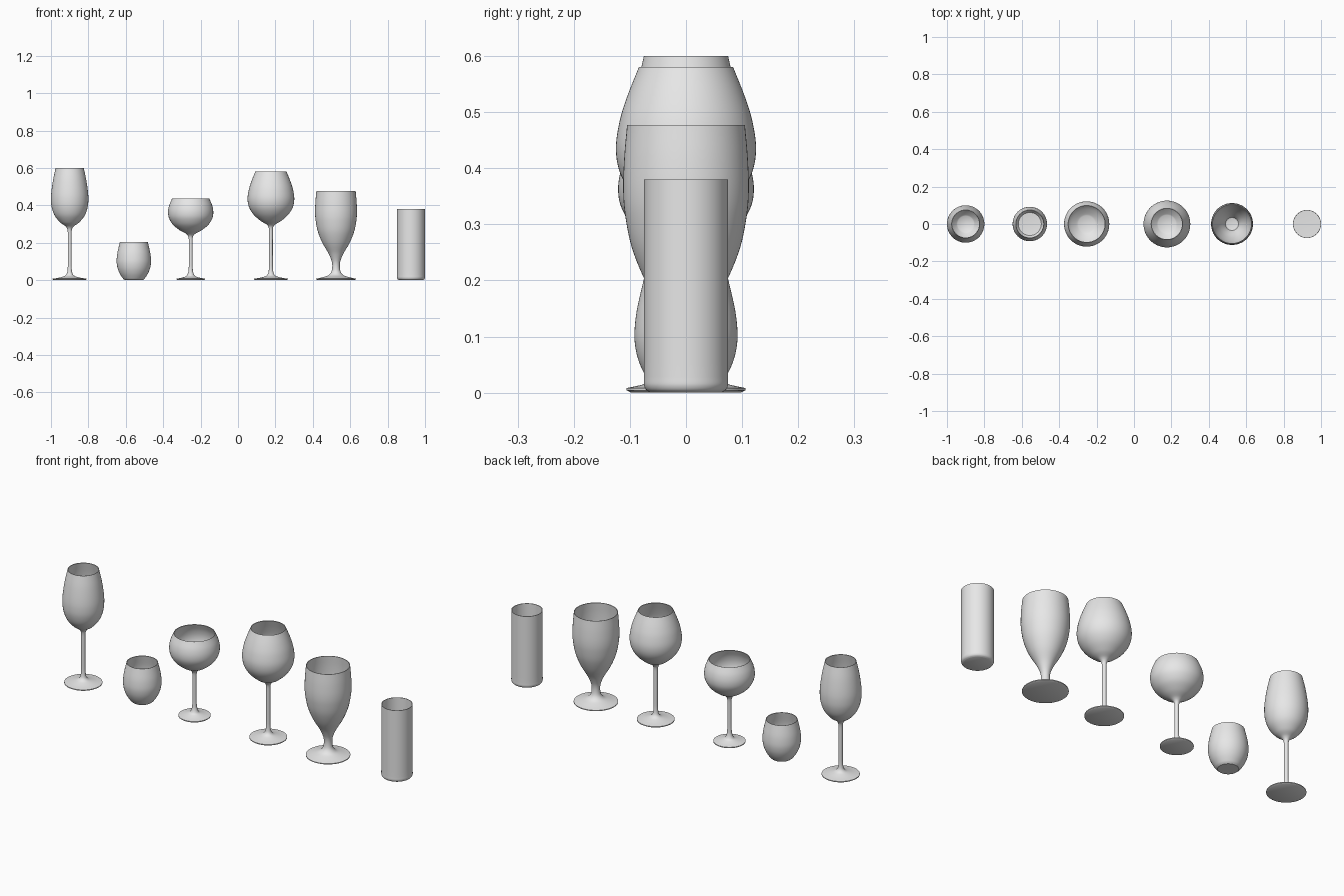
import bpy, bmesh, math
from mathutils import Vector
from mathutils.geometry import interpolate_bezier

cube = bpy.data.objects.get("Cube")
if cube:
    bpy.data.objects.remove(cube, do_unlink=True)

grey = bpy.data.materials.new("light_grey")
grey.use_nodes = True
colour = (0.8, 0.8, 0.8, 1)
grey.diffuse_color = colour
grey.node_tree.nodes["Principled BSDF"].inputs["Base Color"].default_value = colour

WALL = 0.003
SIDES = 64


def smooth_path(points, steps=5):
    """Smooth curve through (radius, height) points."""
    p = [Vector((r, 0, z)) for r, z in points]
    n = len(p) - 1
    tangent = [(p[min(i + 1, n)] - p[max(i - 1, 0)]).normalized() for i in range(n + 1)]
    reach = [min((p[j + 1] - p[j]).length for j in (i - 1, i) if 0 <= j < n) / 3
             for i in range(n + 1)]
    path = [p[0]]
    for i in range(n):
        path += interpolate_bezier(p[i], p[i] + tangent[i] * reach[i],
                                   p[i + 1] - tangent[i + 1] * reach[i + 1],
                                   p[i + 1], steps + 1)[1:]
    return path


def inner_wall(outer, floor):
    """Offset the bowl inwards, from the rim down to the floor."""
    inner = []
    for i in range(len(outer) - 1, 0, -1):
        t = (outer[min(i + 1, len(outer) - 1)] - outer[i - 1]).normalized()
        q = outer[i] + Vector((-t.z, 0, t.x)) * WALL
        q.z = min(q.z, outer[-1].z)
        if q.z < floor + 0.002 or q.x < 0.012:
            break
        inner.append(q)
    return inner + [Vector((0, 0, floor))]


def lathe_glass(name, x, underside, body, floor):
    outer = smooth_path(body)
    bottom = [Vector((r, 0, z)) for r, z in underside]
    profile = bottom + outer + inner_wall(outer, floor)
    bm = bmesh.new()
    verts = [bm.verts.new(v) for v in profile]
    edges = [bm.edges.new(pair) for pair in zip(verts, verts[1:])]
    bmesh.ops.spin(bm, geom=verts + edges, cent=(0, 0, 0), axis=(0, 0, 1),
                   angle=math.tau, steps=SIDES, use_duplicate=False)
    bmesh.ops.remove_doubles(bm, verts=bm.verts, dist=0.00005)
    bmesh.ops.recalc_face_normals(bm, faces=bm.faces)
    mesh = bpy.data.meshes.new(name)
    bm.to_mesh(mesh)
    bm.free()
    mesh.materials.append(grey)
    obj = bpy.data.objects.new(name, mesh)
    obj.location.x = x
    bpy.context.collection.objects.link(obj)
    bpy.ops.object.select_all(action='DESELECT')
    obj.select_set(True)
    bpy.context.view_layer.objects.active = obj
    bpy.ops.object.shade_smooth_by_angle(angle=math.radians(35))


def stemmed_glass(name, x, foot, bowl, floor):
    """Round foot flaring up into a thin stem below the bowl."""
    flare = [(foot, 0.008), (foot * 0.65, 0.013), (foot * 0.33, 0.021),
             (0.017, 0.032), (0.012, 0.05), (0.010, 0.08)]
    lathe_glass(name, x, [(0, 0), (foot - 0.007, 0), (foot, 0.004)], flare + bowl, floor)


# Stemmed glasses
stemmed_glass("tall_wine_glass", -0.90, 0.091,
              [(0.010, 0.25), (0.013, 0.275), (0.024, 0.29), (0.05, 0.308), (0.08, 0.345),
               (0.096, 0.39), (0.1, 0.435), (0.097, 0.48), (0.088, 0.54), (0.075, 0.6)], 0.302)
stemmed_glass("round_cocktail_glass", -0.253, 0.077,
              [(0.010, 0.21), (0.013, 0.235), (0.027, 0.25), (0.06, 0.268), (0.095, 0.297),
               (0.116, 0.332), (0.121, 0.365), (0.115, 0.4), (0.099, 0.438)], 0.26)
stemmed_glass("balloon_wine_glass", 0.176, 0.09,
              [(0.010, 0.26), (0.013, 0.285), (0.026, 0.3), (0.055, 0.317), (0.092, 0.35),
               (0.117, 0.39), (0.125, 0.435), (0.118, 0.485), (0.104, 0.53), (0.084, 0.58)], 0.312)

# Short-stemmed goblet
lathe_glass("water_goblet", 0.524, [(0, 0), (0.098, 0), (0.106, 0.004)],
            [(0.106, 0.008), (0.075, 0.015), (0.042, 0.026), (0.025, 0.045), (0.02, 0.075),
             (0.024, 0.105), (0.041, 0.145), (0.073, 0.2), (0.097, 0.26), (0.109, 0.32),
             (0.112, 0.365), (0.11, 0.42), (0.105, 0.477)], 0.13)

# Stemless tumblers
lathe_glass("stemless_glass", -0.557, [(0, 0)],
            [(0.048, 0), (0.058, 0.009), (0.075, 0.035), (0.087, 0.065), (0.092, 0.1),
             (0.088, 0.145), (0.075, 0.203)], 0.012)
lathe_glass("straight_tumbler", 0.925, [(0, 0)],
            [(0.063, 0), (0.071, 0.005), (0.075, 0.014), (0.075, 0.028), (0.075, 0.38)], 0.012)
